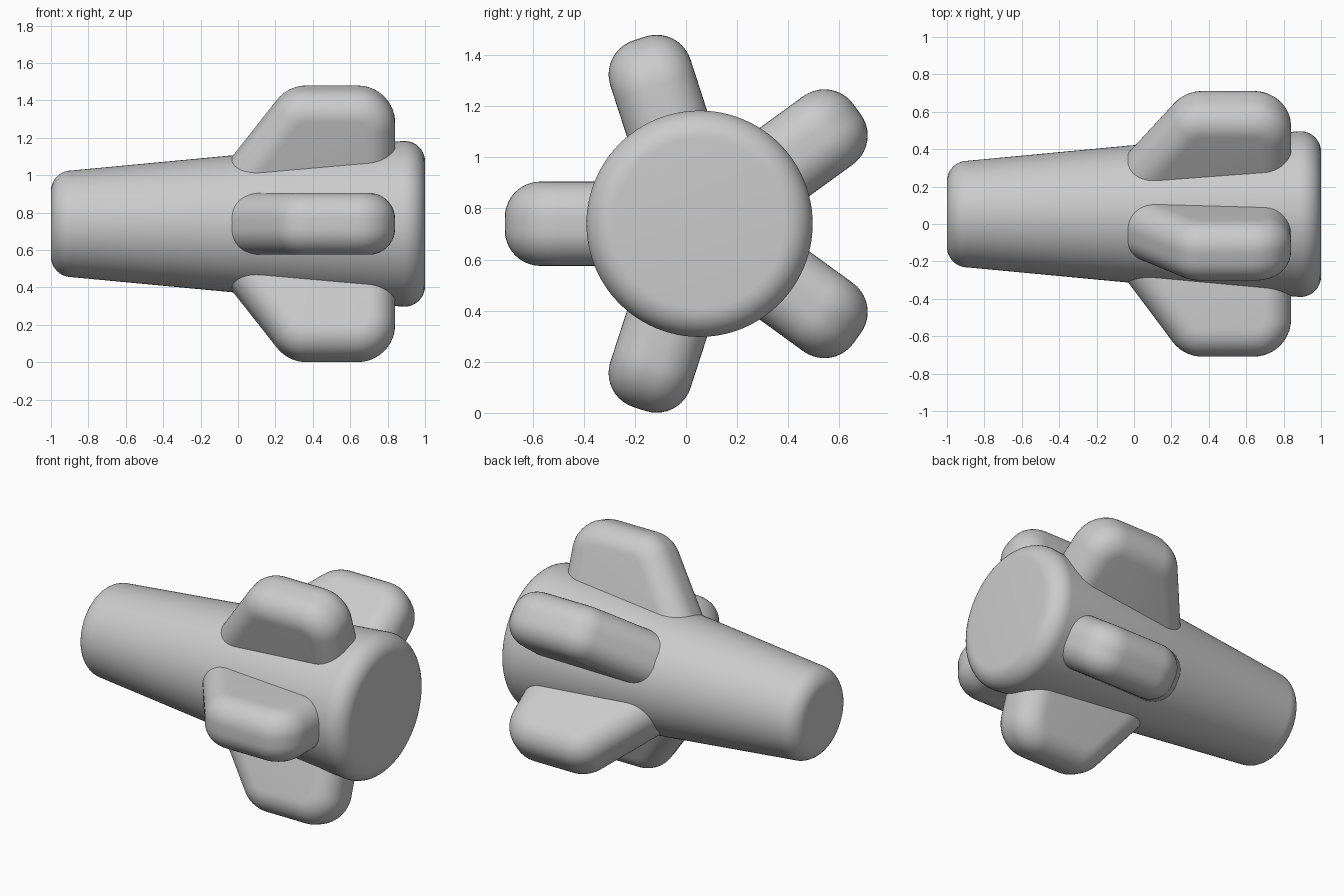
import bpy, bmesh, math
from mathutils import Vector

if "Cube" in bpy.data.objects:
    bpy.data.objects.remove(bpy.data.objects["Cube"])

CY, CZ = 0.053, 0.74   # body axis runs along x through this point


def make_object(name, bm):
    bmesh.ops.recalc_face_normals(bm, faces=bm.faces)
    mesh = bpy.data.meshes.new(name)
    bm.to_mesh(mesh)
    bm.free()
    obj = bpy.data.objects.new(name, mesh)
    bpy.context.collection.objects.link(obj)
    bpy.context.view_layer.objects.active = obj
    obj.select_set(True)
    bpy.ops.object.shade_smooth_by_angle(angle=math.radians(35))
    obj.select_set(False)
    return obj


def skin(bm, loops):
    """Bridge closed loops of points and cap both ends."""
    rings = [[bm.verts.new(p) for p in loop] for loop in loops]
    n = len(rings[0])
    for a, b in zip(rings, rings[1:]):
        for i in range(n):
            j = (i + 1) % n
            bm.faces.new((a[i], a[j], b[j], b[i]))
    bm.faces.new(rings[0])
    bm.faces.new(rings[-1])


def rounded_corners(points, radius):
    """Arc centre and arc normals for each corner of a counter-clockwise outline."""
    result = []
    for i, p in enumerate(points):
        p = Vector(p)
        d0 = (p - Vector(points[i - 1])).normalized()
        d1 = (Vector(points[(i + 1) % len(points)]) - p).normalized()
        n0, n1 = Vector((d0.y, -d0.x)), Vector((d1.y, -d1.x))
        centre = p - (n0 + n1) * radius / (1 + n0.dot(n1))
        a0 = math.atan2(n0.y, n0.x)
        turn = math.atan2(n0.x * n1.y - n0.y * n1.x, n0.dot(n1))
        for k in range(11):
            a = a0 + turn * k / 10
            result.append((centre, Vector((math.cos(a), math.sin(a)))))
    return result


# Tapered body with rounded ends
R = 0.11
profile = []
for k in range(11):
    a = math.radians(90 + 85 * (1 - k / 10) + 5 * (1 - k / 10))
    profile.append((-1 + R + R * math.cos(a), 0.285 - R + R * math.sin(a)))
profile.append((-0.03, 0.366))
for k in range(11):
    a = math.radians(95 - 95 * k / 10)
    profile.append((1 - R + R * math.cos(a), 0.443 - R + R * math.sin(a)))
N = 96
bm = bmesh.new()
skin(bm, [[(x, CY + r * math.cos(2 * math.pi * i / N), CZ + r * math.sin(2 * math.pi * i / N))
           for i in range(N)] for x, r in profile])
make_object("body", bm)

# Five swept fins with rounded edges, spaced evenly around the body
HALF, EDGE, CORNER = 0.165, 0.14, 0.2
outline = [(-0.155, -0.1), (0.84, -0.1), (0.84, 0.762), (0.266, 0.762), (-0.155, 0.2)]
corners = rounded_corners(outline, CORNER)
steps = [(EDGE * (1 - math.cos(t)), HALF - EDGE + EDGE * math.sin(t))
         for t in (math.pi / 2 * k / 10 for k in range(11))]
layers = [(d, -h) for d, h in reversed(steps)] + steps
for f in range(5):
    ang = math.pi + f * math.tau / 5
    c, s = math.cos(ang), math.sin(ang)
    loops = []
    for d, h in layers:
        loop = []
        for centre, normal in corners:
            q = centre + normal * (CORNER - d)
            loop.append((q.x, CY + q.y * c - h * s, CZ + q.y * s + h * c))
        loops.append(loop)
    bm = bmesh.new()
    skin(bm, loops)
    make_object(f"fin_{f + 1}", bm)
